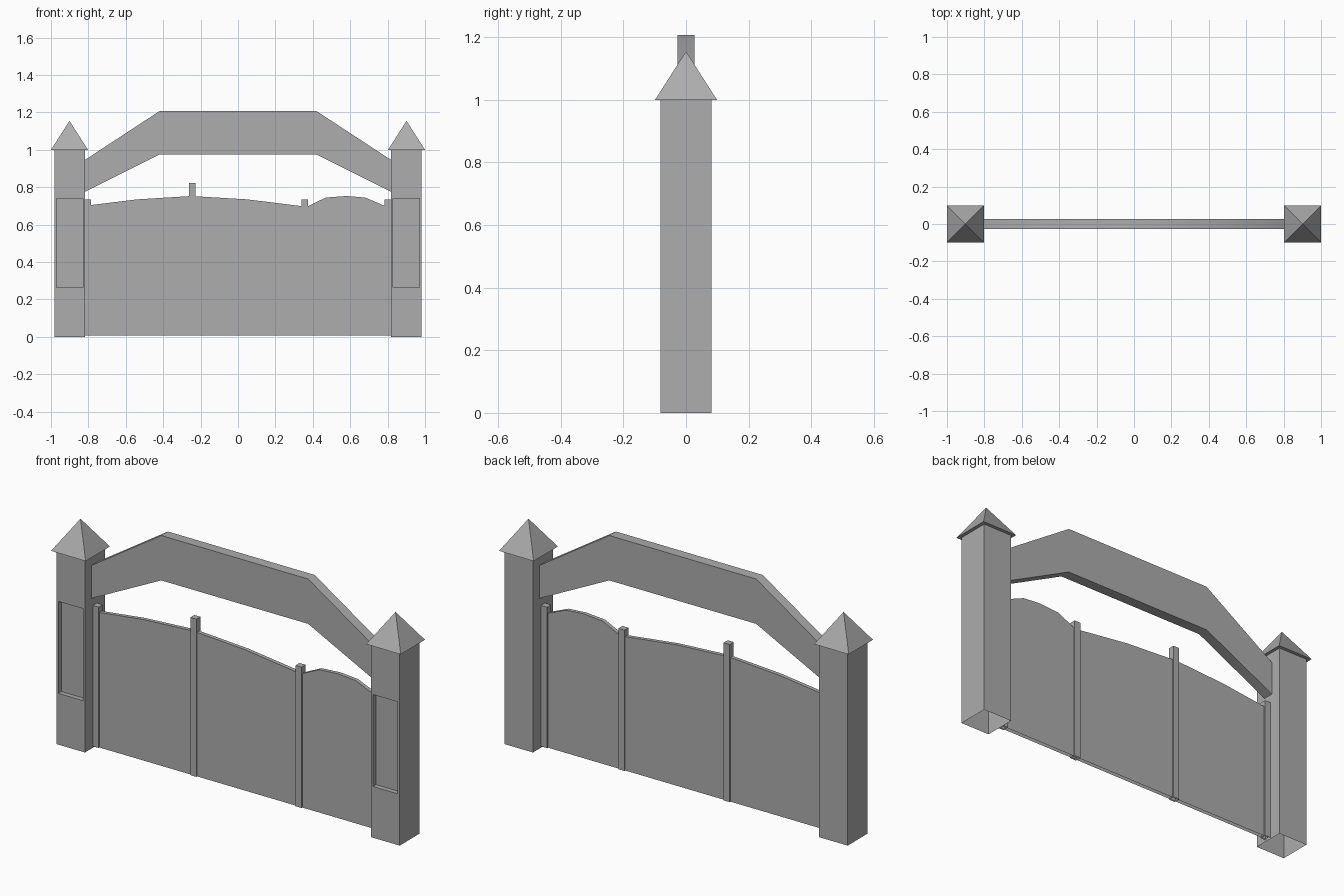
import bpy, bmesh
from math import radians
from mathutils import Vector

cube = bpy.data.objects.get("Cube")
if cube:
    bpy.data.objects.remove(cube, do_unlink=True)

GREY = (0.418, 0.418, 0.418, 1)
mat = bpy.data.materials.new("plain_grey")
mat.use_nodes = True
mat.diffuse_color = GREY
mat.node_tree.nodes["Principled BSDF"].inputs["Base Color"].default_value = GREY


def finish(name, bm, open_base=False):
    """Turn the bmesh into an object; open_base leaves the underside open."""
    bmesh.ops.recalc_face_normals(bm, faces=bm.faces)
    if open_base:
        bm.normal_update()
        base = min(bm.faces, key=lambda f: f.calc_center_median().z)
        bmesh.ops.delete(bm, geom=[base], context="FACES_ONLY")
    for face in bm.faces:
        face.smooth = True
    mesh = bpy.data.meshes.new(name)
    bm.to_mesh(mesh)
    bm.free()
    mesh.set_sharp_from_angle(angle=radians(40))
    mesh.materials.append(mat)
    obj = bpy.data.objects.new(name, mesh)
    bpy.context.collection.objects.link(obj)


def extrude_profile(name, points, half, open_base=False):
    """Solid from an x-z outline, centred on y = 0."""
    bm = bmesh.new()
    face = bm.faces.new([bm.verts.new((x, -half, z)) for x, z in points])
    out = bmesh.ops.extrude_face_region(bm, geom=[face], use_keep_orig=True)
    verts = [v for v in out["geom"] if isinstance(v, bmesh.types.BMVert)]
    bmesh.ops.translate(bm, verts=verts, vec=(0, 2 * half, 0))
    finish(name, bm, open_base)


def rect(x0, x1, z0, z1):
    return [(x0, z0), (x1, z0), (x1, z1), (x0, z1)]


def pillar(name, cx):
    """Square pillar with a recessed panel in its front."""
    bm = bmesh.new()
    half, top, panel_half, depth = 0.082, 1.0, 0.07, 0.025
    bmesh.ops.create_cube(bm, size=1)
    for v in bm.verts:
        v.co = Vector((cx + v.co.x * 2 * half, v.co.y * 2 * half, (v.co.z + 0.5) * top))
    bm.normal_update()
    front = min(bm.faces, key=lambda f: f.normal.y)
    bmesh.ops.inset_individual(bm, faces=[front], thickness=0.012)
    for v in front.verts:
        v.co.x = cx + (panel_half if v.co.x > cx else -panel_half)
        v.co.z = 0.265 if v.co.z < top / 2 else 0.74
    inner = bmesh.ops.extrude_face_region(bm, geom=[front])["geom"]
    bmesh.ops.translate(bm, vec=(0, depth, 0),
                        verts=[v for v in inner if isinstance(v, bmesh.types.BMVert)])
    if front.is_valid:
        bmesh.ops.delete(bm, geom=[front], context="FACES_ONLY")
    finish(name, bm, open_base=True)


def roof(name, cx):
    """Four-sided pointed cap."""
    bm = bmesh.new()
    base = [bm.verts.new((cx + sx * 0.099, sy * 0.099, 1.0))
            for sx, sy in ((-1, -1), (1, -1), (1, 1), (-1, 1))]
    tip = bm.verts.new((cx, 0, 1.155))
    bm.faces.new(base)
    for i in range(4):
        bm.faces.new((base[i], base[(i + 1) % 4], tip))
    finish(name, bm)


# Pillars and their caps
for side, sign in (("left", 1), ("right", -1)):
    pillar(side + "_pillar", sign * 0.9)
    roof(side + "_pillar_cap", sign * 0.901)

# Arched beam between the pillars
upper = [(-0.82, 0.945), (-0.42, 1.207), (0.42, 1.207), (0.82, 0.945)]
lower = [(0.82, 0.775), (0.42, 0.975), (-0.42, 0.975), (-0.82, 0.775)]
extrude_profile("arch_beam", upper + lower, 0.027)

# Gate leaves with curved tops
BASE = 0.007
wide_top = [(0.357, 0.697), (0.05, 0.735), (-0.25, 0.753), (-0.54, 0.735), (-0.81, 0.702)]
extrude_profile("wide_gate_panel", [(-0.81, BASE), (0.357, BASE)] + wide_top, 0.01, True)
narrow_top = [(0.805, 0.692), (0.68, 0.745), (0.58, 0.753), (0.47, 0.745), (0.37, 0.697), (0.357, 0.697)]
extrude_profile("narrow_gate_panel", [(0.357, BASE), (0.805, BASE)] + narrow_top, 0.01, True)

# Gate posts
for name, x, top in (("right_end_post", -0.803, 0.735), ("tall_post", -0.244, 0.822),
                     ("dividing_post", 0.358, 0.735), ("left_end_post", 0.8, 0.735)):
    extrude_profile(name, rect(x - 0.0175, x + 0.0175, BASE, top), 0.0165, True)
